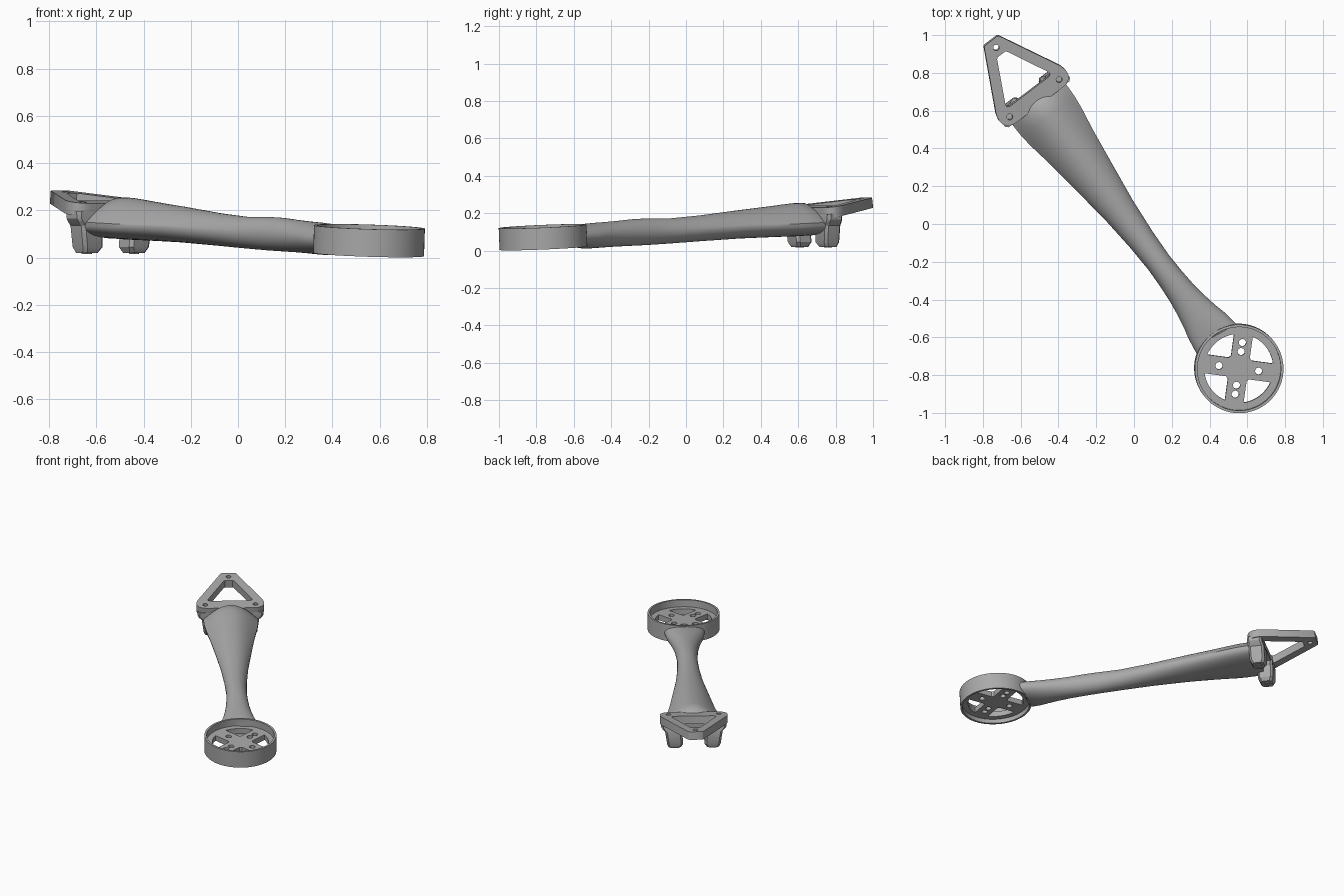
import bpy, bmesh, math
from mathutils import Matrix, Vector

if "Cube" in bpy.data.objects:
    bpy.data.objects.remove(bpy.data.objects["Cube"])

grey = bpy.data.materials.new("grey_plastic")
grey.diffuse_color = (0.40, 0.40, 0.40, 1)
grey.use_nodes = True
grey.node_tree.nodes["Principled BSDF"].inputs["Base Color"].default_value = grey.diffuse_color

# Arm frame: x across the arm, y along it from the motor mount, z up
YAW = math.radians(37.1)
FRAME = Matrix.Translation((0.553, -0.762, 0)) @ Matrix.Rotation(YAW, 4, 'Z')
BRACKET_S = 1.79


def finish(name, mesh, matrix, angle=35):
    ob = bpy.data.objects.new(name, mesh)
    bpy.context.collection.objects.link(ob)
    mesh.transform(matrix)
    mesh.materials.clear()
    mesh.materials.append(grey)
    bpy.ops.object.select_all(action='DESELECT')
    ob.select_set(True)
    bpy.context.view_layer.objects.active = ob
    bpy.ops.object.shade_smooth_by_angle(angle=math.radians(angle))
    return ob


def circle(r, n=24, cx=0, cy=0):
    return [(cx + r * math.cos(2 * math.pi * i / n), cy + r * math.sin(2 * math.pi * i / n))
            for i in range(n)]


def prism(name, loops, z0, z1, matrix):
    """Extruded outline; later loops are holes."""
    cu = bpy.data.curves.new(name, 'CURVE')
    cu.dimensions = '2D'
    cu.fill_mode = 'BOTH'
    cu.extrude = (z1 - z0) / 2
    for loop in loops:
        sp = cu.splines.new('POLY')
        sp.points.add(len(loop) - 1)
        for p, (x, y) in zip(sp.points, loop):
            p.co = (x, y, 0, 1)
        sp.use_cyclic_u = True
    tmp = bpy.data.objects.new("tmp", cu)
    bpy.context.collection.objects.link(tmp)
    mesh = bpy.data.meshes.new_from_object(tmp.evaluated_get(bpy.context.evaluated_depsgraph_get()))
    bpy.data.objects.remove(tmp)
    bm = bmesh.new()
    bm.from_mesh(mesh)
    bmesh.ops.remove_doubles(bm, verts=bm.verts, dist=1e-5)
    bmesh.ops.recalc_face_normals(bm, faces=bm.faces)
    bm.to_mesh(mesh)
    bm.free()
    return finish(name, mesh, matrix @ Matrix.Translation((0, 0, (z0 + z1) / 2)))


def loft(name, rings, matrix, angle=35):
    """Skin closed rings of points and cap both ends."""
    bm = bmesh.new()
    vs = [[bm.verts.new(p) for p in ring] for ring in rings]
    n = len(vs[0])
    for a, b in zip(vs, vs[1:]):
        for i in range(n):
            j = (i + 1) % n
            bm.faces.new((a[i], a[j], b[j], b[i]))
    bm.faces.new(vs[0])
    bm.faces.new(vs[-1])
    bmesh.ops.recalc_face_normals(bm, faces=bm.faces)
    mesh = bpy.data.meshes.new(name)
    bm.to_mesh(mesh)
    bm.free()
    return finish(name, mesh, matrix, angle)


# Motor mount: thin rim and a floor with four sector openings and bolt holes
mount = FRAME @ Matrix.Translation((0, 0, 0.013)) @ Matrix.Rotation(math.radians(3), 4, 'X')
prism("motor_rim", [circle(0.235, 72), circle(0.221, 72)], 0, 0.117, mount)
A, R = 0.05, 0.183
a0 = math.asin(A / R)
sector = [(A + 0.012, A), (A, A + 0.012)]
arc = [math.pi / 2 - a0 + (2 * a0 - math.pi / 2) * i / 12 for i in range(13)]
sector += [(R * math.cos(a), R * math.sin(a)) for a in arc]
holes = []
for k in range(4):
    c, s = round(math.cos(k * math.pi / 2)), round(math.sin(k * math.pi / 2))
    holes.append([(c * x - s * y, s * x + c * y) for x, y in sector])
for x, y in ((0, 0.09), (0, 0.138), (0, -0.09), (0, -0.138), (0.106, 0), (-0.106, 0)):
    holes.append(circle(0.019, 20, x, y))
prism("motor_floor", [circle(0.225, 72)] + holes, 0.03, 0.068,
      mount @ Matrix.Rotation(math.radians(-45), 4, 'Z'))

# Arm: (distance, half width, bottom z, top z, ridge amount)
stations = [
    (0.20, 0.132, 0.016, 0.136, 0.0), (0.28, 0.118, 0.010, 0.143, 0.0),
    (0.34, 0.103, 0.013, 0.148, 0.0), (0.42, 0.088, 0.018, 0.153, 0.0),
    (0.50, 0.077, 0.022, 0.159, 0.0), (0.60, 0.070, 0.026, 0.168, 0.0),
    (0.70, 0.067, 0.030, 0.172, 0.0), (0.85, 0.073, 0.038, 0.172, 0.05),
    (1.05, 0.090, 0.050, 0.188, 0.2), (1.30, 0.123, 0.064, 0.215, 0.5),
    (1.47, 0.146, 0.070, 0.232, 0.75), (1.60, 0.168, 0.074, 0.246, 0.95),
    (1.67, 0.176, 0.076, 0.253, 1.0), (1.735, 0.178, 0.079, 0.255, 1.0),
    (1.765, 0.178, 0.080, 0.238, 1.0), (1.80, 0.176, 0.085, 0.215, 1.0)]
rings = []
for k, (s, w, lo, hi, ridge) in enumerate(stations):
    mid = lo + (hi - lo) * (0.5 - 0.1 * ridge)
    ring = []
    for i in range(48):
        a = 2 * math.pi * i / 48
        x, q = w * math.cos(a), math.sin(a)
        if q >= 0:
            z = mid + (hi - mid) * q ** (1 + 1.2 * ridge)
        else:
            z = mid - (mid - lo) * (-q) ** (1 - 0.3 * ridge)
        # the first section wraps around the rim
        y = math.sqrt(0.229 ** 2 - x * x) if k == 0 else max(s, math.sqrt(max(0, 0.245 ** 2 - x * x)))
        ring.append((x, y, z))
    rings.append(ring)
loft("arm", rings, FRAME, 40)

# Triangular bracket plate with a central opening and three bolt holes
BASE = FRAME @ Matrix.Translation((0, BRACKET_S, 0))
plate = BASE @ Matrix.Translation((0, 0, 0.235)) @ Matrix.Rotation(math.radians(7.3), 4, 'X')


def mirrored(half):
    return half + [(-x, y) for x, y in reversed(half)]


outline = mirrored([(0.150, -0.045), (0.180, -0.042), (0.203, -0.030), (0.219, -0.008),
                    (0.222, 0.02), (0.213, 0.055), (0.050, 0.378), (0.040, 0.384)])
opening = mirrored([(0.130, 0.045), (0.143, 0.052), (0.143, 0.066), (0.034, 0.285), (0.025, 0.293)])
bolts = [circle(0.016, 20, x, y) for x, y in ((0.164, 0), (-0.164, 0), (0, 0.338))]
prism("bracket_plate", [outline, opening] + bolts, -0.055, 0, plate)

# Clamp legs below the two front corners: z, x range, y range
legs = [(0.195, 0.105, 0.216, -0.040, 0.058), (0.165, 0.100, 0.214, -0.040, 0.060),
        (0.150, 0.088, 0.203, -0.038, 0.064), (0.135, 0.076, 0.188, -0.035, 0.068),
        (0.045, 0.070, 0.175, -0.030, 0.070), (0.020, 0.085, 0.165, -0.015, 0.060)]
for side, label in ((1, "right"), (-1, "left")):
    rings = []
    for z, x0, x1, y0, y1 in legs:
        c = 0.014
        pts = [(x0 + c, y0), (x1 - c, y0), (x1, y0 + c), (x1, y1 - c),
               (x1 - c, y1), (x0 + c, y1), (x0, y1 - c), (x0, y0 + c)]
        rings.append([(side * x, y, z) for x, y in pts])
    loft("clamp_leg_" + label, rings, BASE, 30)
    # dark-less bolt boss under each leg
    prism("leg_bolt_ring_" + label,
          [circle(0.022, 20, side * 0.125, 0.022), circle(0.013, 20, side * 0.125, 0.022)],
          0.016, 0.021, BASE)
